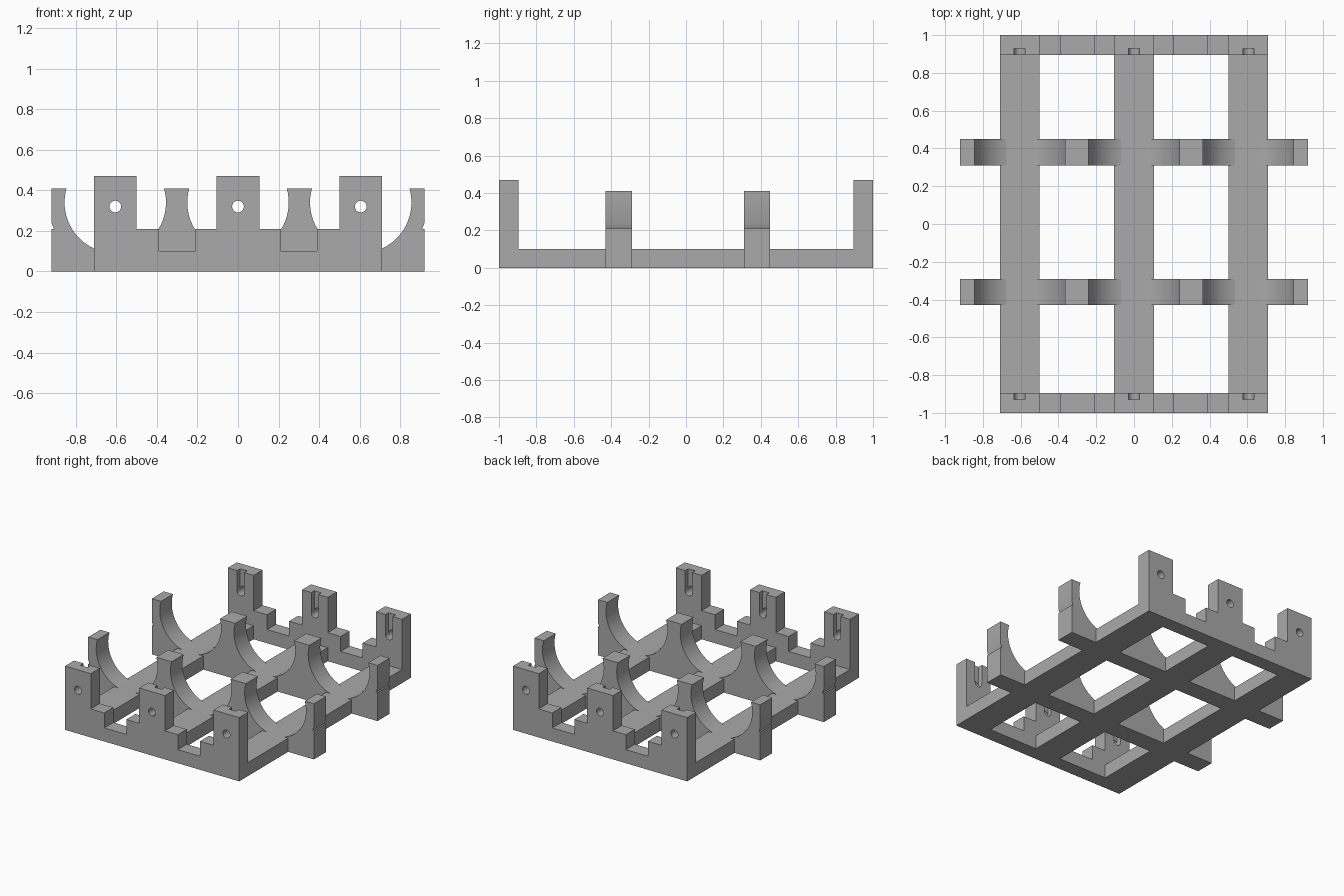
import bpy, bmesh, math

cube = bpy.data.objects.get("Cube")
if cube:
    bpy.data.objects.remove(cube, do_unlink=True)

grey = bpy.data.materials.new("plain grey")
grey.use_nodes = True
COLOUR = (0.4, 0.4, 0.4, 1)
grey.diffuse_color = COLOUR
grey.node_tree.nodes["Principled BSDF"].inputs["Base Color"].default_value = COLOUR

PITCH = 0.605      # spacing of the three cradles
BEAM = 0.105       # half width of a beam
CRADLE_R, CRADLE_Z = 0.25, 0.34
CENTRES = (-PITCH, 0, PITCH)


def prism(name, profile, y0, y1):
    """Extrude an (x, z) outline from y0 to y1."""
    bm = bmesh.new()
    face = bm.faces.new([bm.verts.new((x, y0, z)) for x, z in profile])
    out = bmesh.ops.extrude_face_region(bm, geom=[face])
    moved = [v for v in out["geom"] if isinstance(v, bmesh.types.BMVert)]
    bmesh.ops.translate(bm, verts=moved, vec=(0, y1 - y0, 0))
    bmesh.ops.recalc_face_normals(bm, faces=bm.faces)
    mesh = bpy.data.meshes.new(name)
    bm.to_mesh(mesh)
    bm.free()
    mesh.materials.append(grey)
    obj = bpy.data.objects.new(name, mesh)
    bpy.context.collection.objects.link(obj)
    return obj


def arc(cx, cz, r, start, end, steps):
    return [(cx + r * math.cos(start + (end - start) * i / steps),
             cz + r * math.sin(start + (end - start) * i / steps))
            for i in range(steps + 1)]


def activate(obj):
    bpy.ops.object.select_all(action='DESELECT')
    obj.select_set(True)
    bpy.context.view_layer.objects.active = obj


def cut(obj, cutter):
    mod = obj.modifiers.new("cut", 'BOOLEAN')
    mod.operation, mod.solver, mod.object = 'DIFFERENCE', 'EXACT', cutter
    activate(obj)
    bpy.ops.object.modifier_apply(modifier=mod.name)
    bpy.data.objects.remove(cutter, do_unlink=True)


def smooth(obj):
    activate(obj)
    bpy.ops.object.shade_smooth_by_angle(angle=math.radians(30))


# Long beams under each cradle row
for side, x in zip(("right", "middle", "left"), CENTRES):
    prism(side + "_beam", [(x - BEAM, 0), (x + BEAM, 0),
                           (x + BEAM, 0.1), (x - BEAM, 0.1)], -0.95, 0.95)

# Cross ribs with three round cradles and a small nick on each outer end
RIB_TOP, RIB_END = 0.41, 0.92
lip = math.asin((RIB_TOP - CRADLE_Z) / CRADLE_R)
nick = [(RIB_END, 0.21), (RIB_END - 0.012, 0.21), (RIB_END, 0.24)]
rib = [(-RIB_END, 0), (RIB_END, 0)] + nick + [(RIB_END, RIB_TOP)]
for x in reversed(CENTRES):
    rib += arc(x, CRADLE_Z, CRADLE_R, lip, -math.pi - lip, 40)
rib += [(-RIB_END, RIB_TOP)] + [(-x, z) for x, z in reversed(nick)]
for name, y0, y1 in (("front_rib", -0.43, -0.29), ("back_rib", 0.31, 0.45)):
    smooth(prism(name, rib, y0, y1))

# Stepped end walls with pillars, wire holes and open slots on the inner face
half = [(0, 0.47), (BEAM, 0.47), (BEAM, 0.21), (0.21, 0.21), (0.21, 0.1),
        (0.39, 0.1), (0.39, 0.21), (0.5, 0.21), (0.5, 0.47), (0.71, 0.47), (0.71, 0)]
wall = half[1:] + [(-x, z) for x, z in reversed(half[1:])]
HOLE_R, HOLE_Z = 0.029, 0.32
for name, sign in (("front_wall", -1), ("back_wall", 1)):
    obj = prism(name, wall, sign * 0.895, sign)
    for x in CENTRES:
        hole = arc(x, HOLE_Z, HOLE_R, 0, math.tau, 24)[:-1]
        slot = arc(x, HOLE_Z, HOLE_R, -math.pi, 0, 12)
        slot += [(x + HOLE_R, 0.6), (x - HOLE_R, 0.6)]
        cut(obj, prism("hole_cutter", hole, sign * 0.8, sign * 1.1))
        cut(obj, prism("slot_cutter", slot, sign * 0.8, sign * 0.93))
    smooth(obj)
